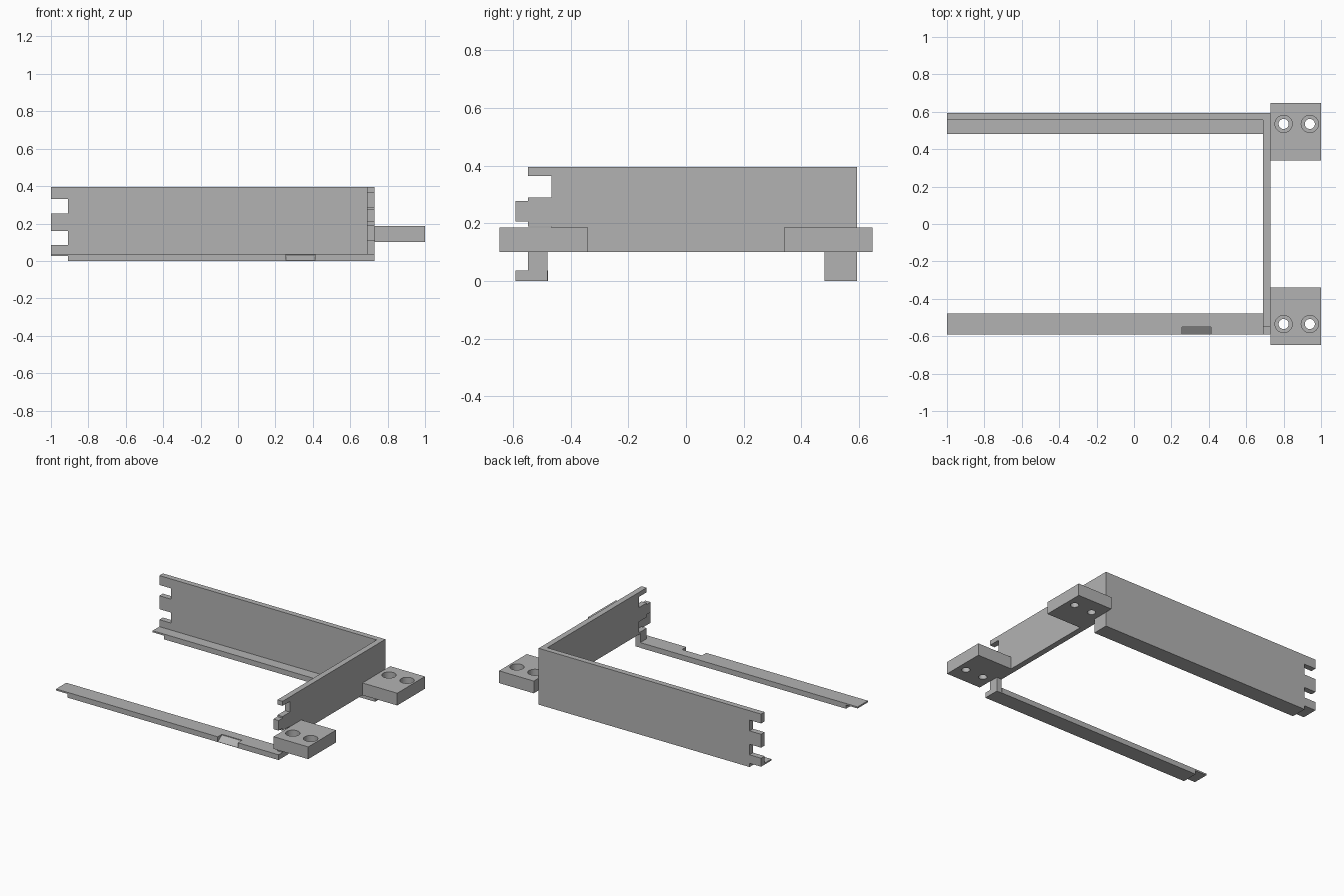
import bpy, bmesh

if "Cube" in bpy.data.objects:
    bpy.data.objects.remove(bpy.data.objects["Cube"])

grey = bpy.data.materials.new("light_grey")
grey.diffuse_color = (0.45, 0.45, 0.45, 1)
grey.use_nodes = True
grey.node_tree.nodes["Principled BSDF"].inputs["Base Color"].default_value = grey.diffuse_color


def prism(name, pts, axis, lo, hi):
    """Extrude a 2D outline: (y, z) along x, or (x, z) along y."""
    def place(p, t):
        return (t, p[0], p[1]) if axis == "x" else (p[0], t, p[1])
    bm = bmesh.new()
    a = [bm.verts.new(place(p, lo)) for p in pts]
    b = [bm.verts.new(place(p, hi)) for p in pts]
    bm.faces.new(a)
    bm.faces.new(b[::-1])
    n = len(pts)
    for i in range(n):
        j = (i + 1) % n
        bm.faces.new((a[i], b[i], b[j], a[j]))
    bmesh.ops.recalc_face_normals(bm, faces=bm.faces)
    me = bpy.data.meshes.new(name)
    bm.to_mesh(me)
    bm.free()
    ob = bpy.data.objects.new(name, me)
    bpy.context.collection.objects.link(ob)
    me.materials.append(grey)
    return ob


def cut(ob, cutter):
    mod = ob.modifiers.new("cut", "BOOLEAN")
    mod.operation = "DIFFERENCE"
    mod.solver = "EXACT"
    mod.object = cutter
    cutter.hide_render = True
    cutter.display_type = "WIRE"


def cylinder(name, x, y, z0, z1, r):
    bpy.ops.mesh.primitive_cylinder_add(vertices=48, radius=r, depth=z1 - z0,
                                        location=(x, y, (z0 + z1) / 2))
    ob = bpy.context.object
    ob.name = name
    ob.data.materials.append(grey)
    return ob


L, TOOTH, IN, OUT = -1.0, -0.91, 0.69, 0.73   # x stations
TOP, RAIL, LIP = 0.396, 0.037, 0.026          # heights

# Long back wall with finger joints at its free end
prism("back_wall", [
    (TOOTH, 0), (IN, 0), (IN, TOP), (L, TOP),
    (L, 0.33), (TOOTH, 0.33), (TOOTH, 0.254), (L, 0.254),
    (L, 0.16), (TOOTH, 0.16), (TOOTH, 0.086), (L, 0.086),
    (L, LIP), (TOOTH, LIP)], "y", 0.555, 0.594)

# Bottom rails, with a thin lip at the free end
rail = [(TOOTH, 0), (IN, 0), (IN, RAIL), (L, RAIL), (L, LIP), (TOOTH, LIP)]
prism("back_rail", rail, "y", 0.48, 0.555)
front_rail = prism("front_rail", rail, "y", -0.592, -0.478)

# Sloped finger notch in the front rail
notch = prism("notch_cutter", [(-0.545, 0.06), (-0.545, 0.032),
                               (-0.592, 0.002), (-0.63, 0.002), (-0.63, 0.06)],
              "x", 0.257, 0.413)
cut(front_rail, notch)

# End wall with two feet and finger joints on its front edge
prism("end_wall", [
    (0.594, 0), (0.594, TOP), (-0.548, TOP),
    (-0.548, 0.364), (-0.466, 0.364), (-0.466, 0.289), (-0.548, 0.289),
    (-0.548, 0.278), (-0.592, 0.278), (-0.592, 0.207), (-0.548, 0.207),
    (-0.548, 0.189), (-0.466, 0.189), (-0.466, 0.112), (-0.548, 0.112),
    (-0.548, RAIL), (-0.592, RAIL), (-0.592, 0), (-0.48, 0),
    (-0.48, 0.1), (0.48, 0.1), (0.48, 0)], "x", IN, OUT)

# Mounting blocks with two counterbored screw holes each
for side, s in (("front", -1), ("back", 1)):
    y0, y1 = sorted((s * 0.34, s * 0.648))
    block = prism(side + "_mounting_block",
                  [(y0, 0.1), (y1, 0.1), (y1, 0.186), (y0, 0.186)], "x", OUT, 1.0)
    for x in (0.8, 0.94):
        cut(block, cylinder("bore_cutter", x, s * 0.535, 0.05, 0.25, 0.027))
        cut(block, cylinder("counterbore_cutter", x, s * 0.535, 0.14, 0.25, 0.046))
